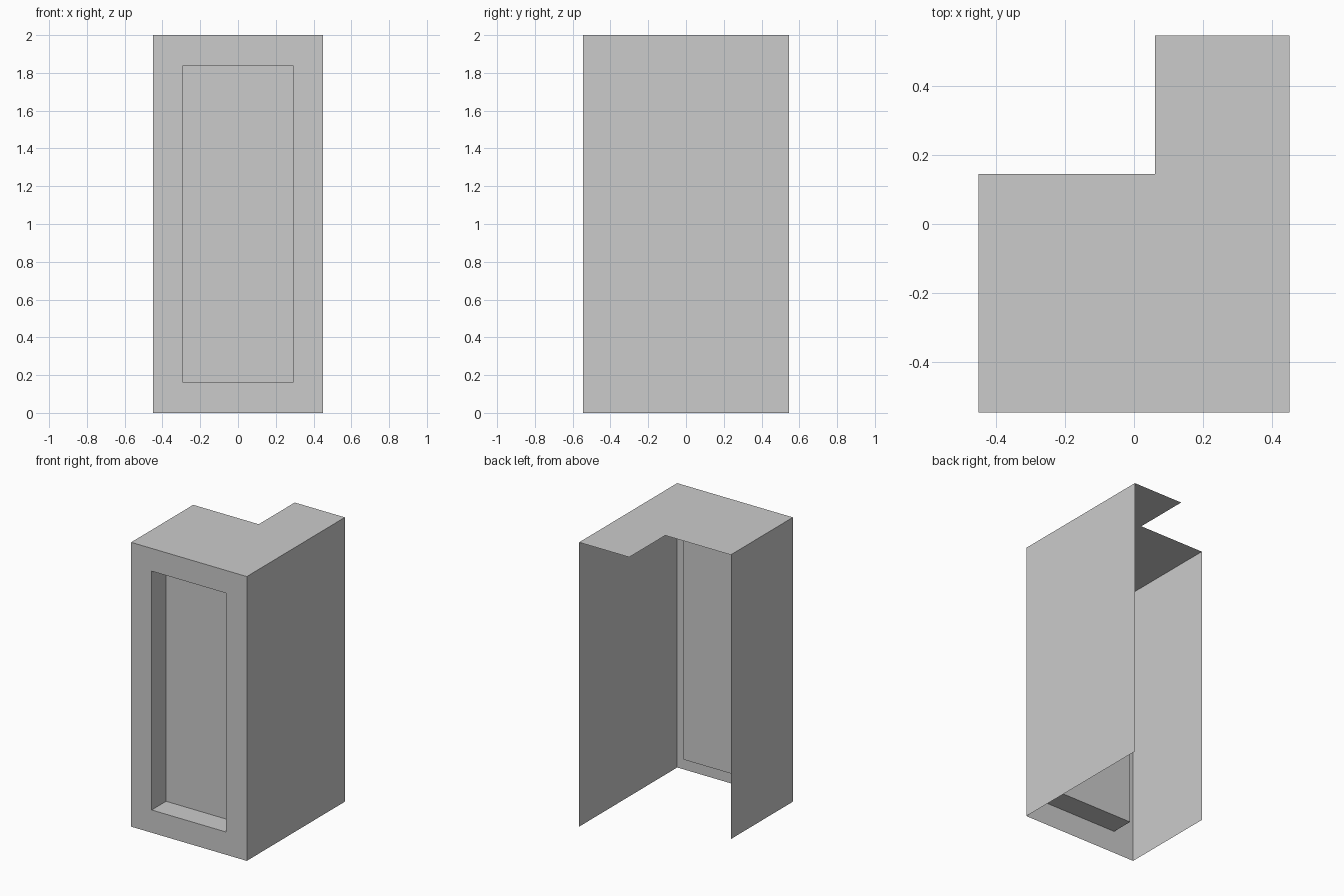
import bpy, bmesh

if "Cube" in bpy.data.objects:
    bpy.data.objects.remove(bpy.data.objects["Cube"])

X, Y, H = 0.45, 0.545, 2.0     # half width, half depth, height
NX, NY = 0.06, 0.145           # inner corner of the back-left notch
RIM, DEPTH = 0.16, 0.16        # front frame width and recess depth


def panel(name, points, recess=False):
    """One thin flat sheet, optionally with a framed recess."""
    bm = bmesh.new()
    face = bm.faces.new([bm.verts.new(p) for p in points])
    bm.normal_update()
    if recess:
        bmesh.ops.inset_individual(bm, faces=[face], thickness=RIM, use_even_offset=True)
        bm.normal_update()
        bmesh.ops.inset_individual(bm, faces=[face], thickness=0.0, depth=-DEPTH)
    mesh = bpy.data.meshes.new(name)
    bm.to_mesh(mesh)
    bm.free()
    obj = bpy.data.objects.new(name, mesh)
    bpy.context.collection.objects.link(obj)
    return obj


# L-shaped top sheet
outline = [(-X, -Y), (X, -Y), (X, Y), (NX, Y), (NX, NY), (-X, NY)]
panel("top_panel", [(x, y, H) for x, y in outline])

# Full-depth right wall and shorter left wall; back and bottom stay open
panel("right_wall", [(X, -Y, 0), (X, Y, 0), (X, Y, H), (X, -Y, H)])
panel("left_wall", [(-X, NY, 0), (-X, -Y, 0), (-X, -Y, H), (-X, NY, H)])

# Front wall with recessed panel
panel("front_wall", [(-X, -Y, 0), (X, -Y, 0), (X, -Y, H), (-X, -Y, H)], recess=True)
